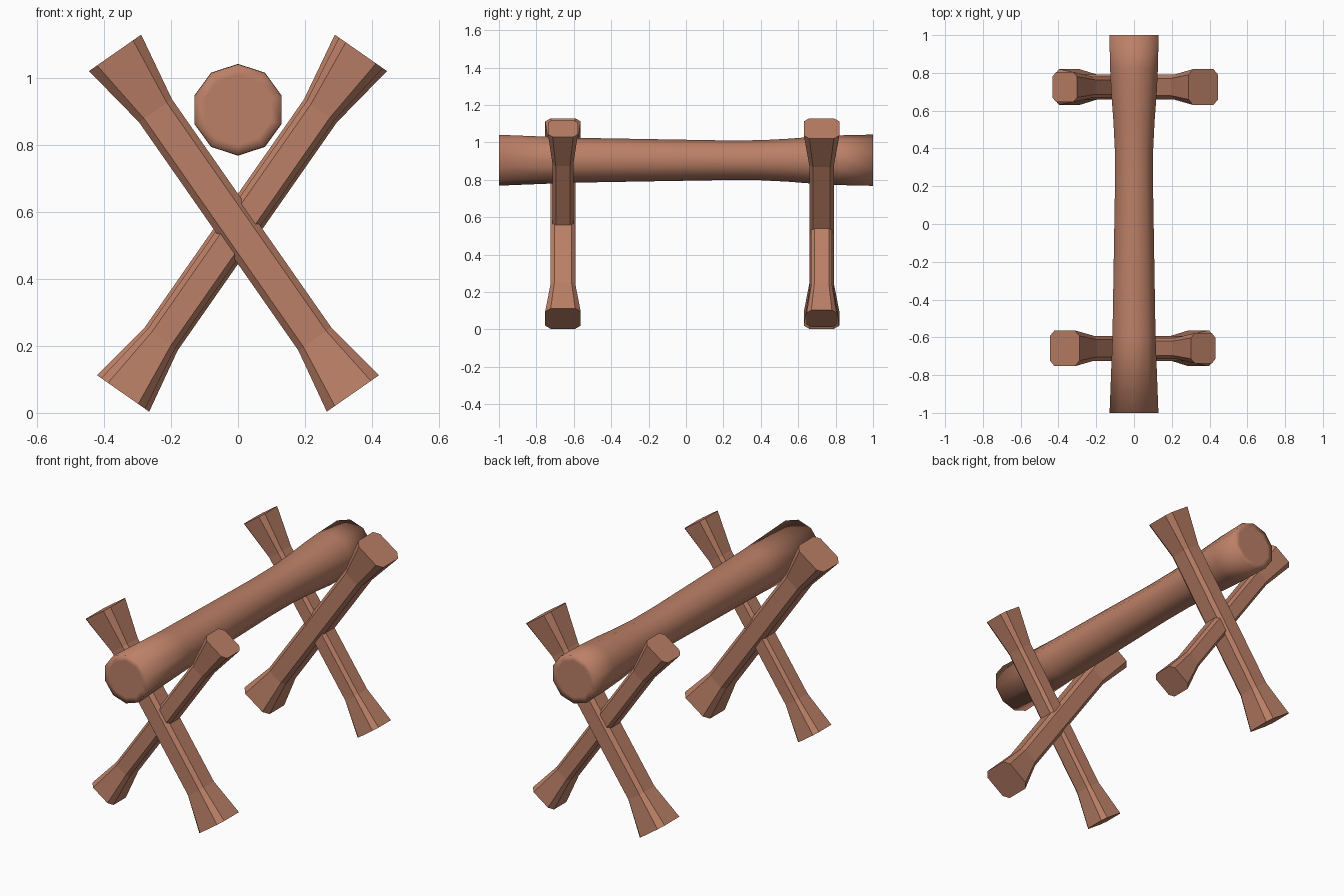
import bpy, bmesh
from math import sin, cos, pi
from mathutils import Vector

if "Cube" in bpy.data.objects:
    bpy.data.objects.remove(bpy.data.objects["Cube"])

wood = bpy.data.materials.new("wood")
wood.diffuse_color = (0.50, 0.215, 0.135, 1)
wood.use_nodes = True
wood.node_tree.nodes["Principled BSDF"].inputs["Base Color"].default_value = wood.diffuse_color


def loft(name, rings, smooth=False):
    """Skin a list of closed rings and cap both ends."""
    bm = bmesh.new()
    loops = [[bm.verts.new(p) for p in r] for r in rings]
    n = len(loops[0])
    for a, b in zip(loops, loops[1:]):
        for i in range(n):
            j = (i + 1) % n
            bm.faces.new((a[i], a[j], b[j], b[i])).smooth = smooth
    bm.faces.new(loops[0][::-1])
    bm.faces.new(loops[-1])
    bmesh.ops.recalc_face_normals(bm, faces=bm.faces)
    me = bpy.data.meshes.new(name)
    bm.to_mesh(me)
    bm.free()
    me.materials.append(wood)
    ob = bpy.data.objects.new(name, me)
    bpy.context.collection.objects.link(ob)
    return ob


# Log: ten-sided, waisted, with an inset ring on each end
profile = [(-1, 0.104), (-1, 0.136), (-0.6, 0.120), (-0.2, 0.113), (0.2, 0.106),
           (0.4, 0.107), (0.55, 0.115), (0.7, 0.127), (0.82, 0.133),
           (1, 0.137), (1, 0.104)]
loft("log", [[(r * sin(2 * pi * i / 10), y, 0.905 + r * cos(2 * pi * i / 10))
              for i in range(10)] for y, r in profile], smooth=True)


# Crossed beams: chamfered square section, flared at both ends
def beam(name, y, side, size):
    top = Vector((-0.367 * side, y, 1.075))
    foot = Vector((0.343 * side, y, 0.058))
    axis = (foot - top).normalized()
    depth = Vector((0, 1, 0))
    across = axis.cross(depth)
    rings = []
    for t, w, d in ((0, 0.095, 0.095), (0.17, 0.060, 0.066),
                    (0.84, 0.060, 0.066), (1, 0.095, 0.095)):
        c = top.lerp(foot, t)
        k = 0.69
        section = [(1, k), (k, 1), (-k, 1), (-1, k),
                   (-1, -k), (-k, -1), (k, -1), (1, -k)]
        rings.append([c + across * (u * w * size) + depth * (v * d * size)
                      for u, v in section])
    loft(name, rings)


# The back stand is the front stand turned half round
for end, y, side in (("front", -0.658, 1), ("back", 0.725, -1)):
    beam(end + "_thick_beam", y, side, 1.0)
    beam(end + "_thin_beam", y, -side, 0.84)
